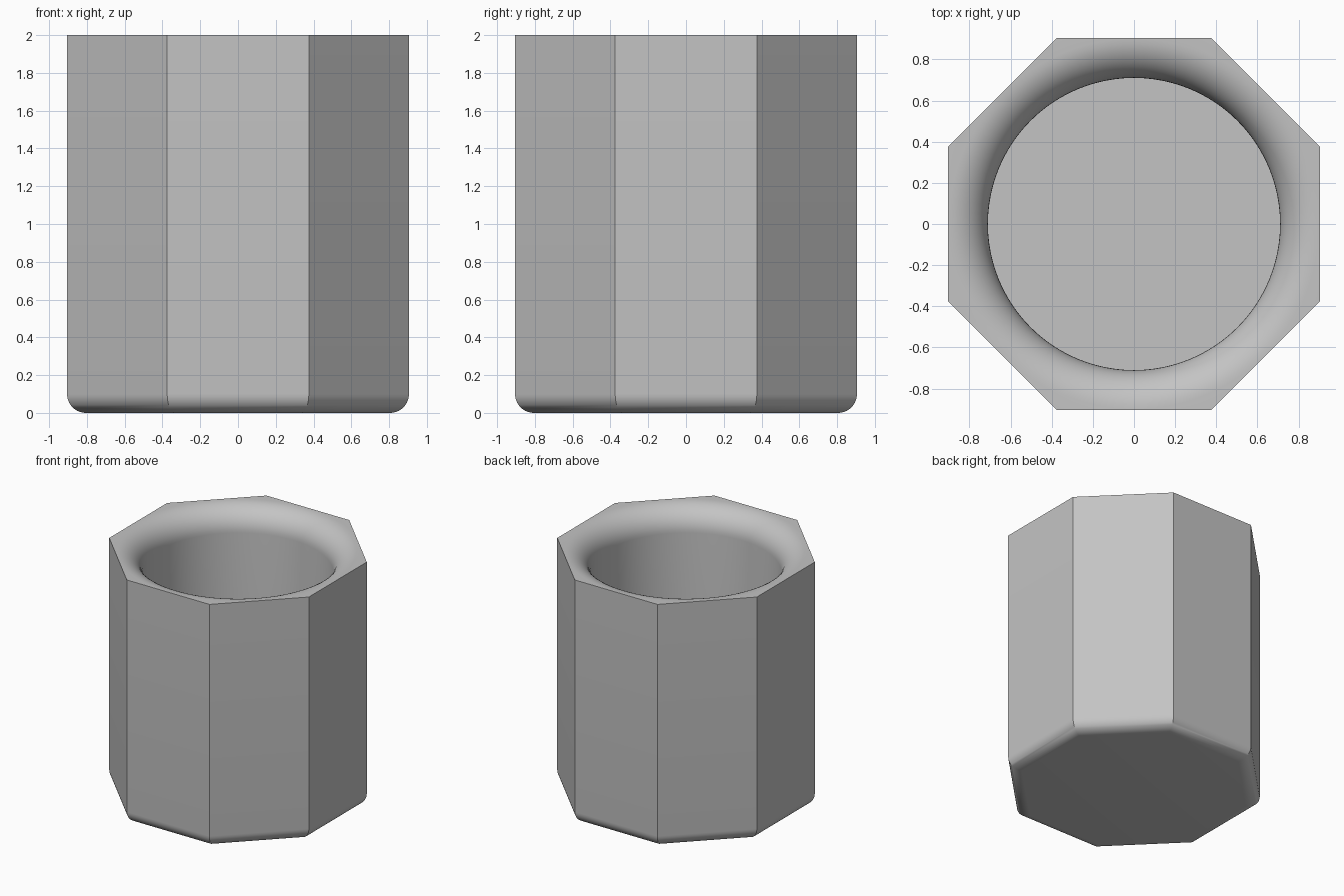
import bpy, bmesh
from math import sin, cos, pi

cube = bpy.data.objects.get("Cube")
if cube:
    bpy.data.objects.remove(cube, do_unlink=True)

SIDES, STEPS = 8, 12          # octagon sides, bore segments per side
APOTHEM, HEIGHT = 0.905, 2.0
BORE, LIP, FLOOR = 0.71, 0.19, 0.2
FOOT = 0.1
ARC = 10

grey = bpy.data.materials.new("light grey")
grey.use_nodes = True
colour = (0.55, 0.55, 0.55, 1)
grey.diffuse_color = colour
grey.node_tree.nodes["Principled BSDF"].inputs["Base Color"].default_value = colour

bm = bmesh.new()


def ring(radius, z, count):
    """Ring of vertices whose first one sits on an octagon corner."""
    angles = [pi / SIDES + 2 * pi * i / count for i in range(count)]
    return [bm.verts.new((radius * cos(a), radius * sin(a), z)) for a in angles]


def loft(rings):
    for low, high in zip(rings, rings[1:]):
        n = len(low)
        for i in range(n):
            j = (i + 1) % n
            bm.faces.new((low[i], low[j], high[j], high[i]))


# Outer octagonal body with a rounded foot
outer = []
for i in range(ARC + 1):
    a = pi / 2 * i / ARC
    inset = APOTHEM - FOOT + FOOT * sin(a)
    outer.append(ring(inset / cos(pi / SIDES), FOOT - FOOT * cos(a), SIDES))
outer.append(ring(APOTHEM / cos(pi / SIDES), HEIGHT, SIDES))
loft(outer)
bm.faces.new(outer[0][::-1])

# Round bore with a rolled lip and a flat floor
count = SIDES * STEPS
inner = []
for i in range(ARC + 3):
    a = pi / 2 * min(i, ARC + 2) / (ARC + 2)
    inner.append(ring(BORE + LIP - LIP * sin(a), HEIGHT - LIP + LIP * cos(a), count))
inner.append(ring(BORE, FLOOR, count))
loft(inner)
bm.faces.new(inner[-1])

# Flat rim joining the octagon to the round lip
for k in range(SIDES):
    arc = [inner[0][(k * STEPS + s) % count] for s in range(STEPS + 1)]
    bm.faces.new([outer[-1][k], outer[-1][(k + 1) % SIDES]] + arc[::-1])

bmesh.ops.recalc_face_normals(bm, faces=bm.faces)
mesh = bpy.data.meshes.new("octagonal_cup")
bm.to_mesh(mesh)
bm.free()
mesh.materials.append(grey)
cup = bpy.data.objects.new("octagonal_cup", mesh)
bpy.context.collection.objects.link(cup)

bpy.ops.object.select_all(action='DESELECT')
cup.select_set(True)
bpy.context.view_layer.objects.active = cup
bpy.ops.object.shade_smooth_by_angle(angle=pi / 6)
